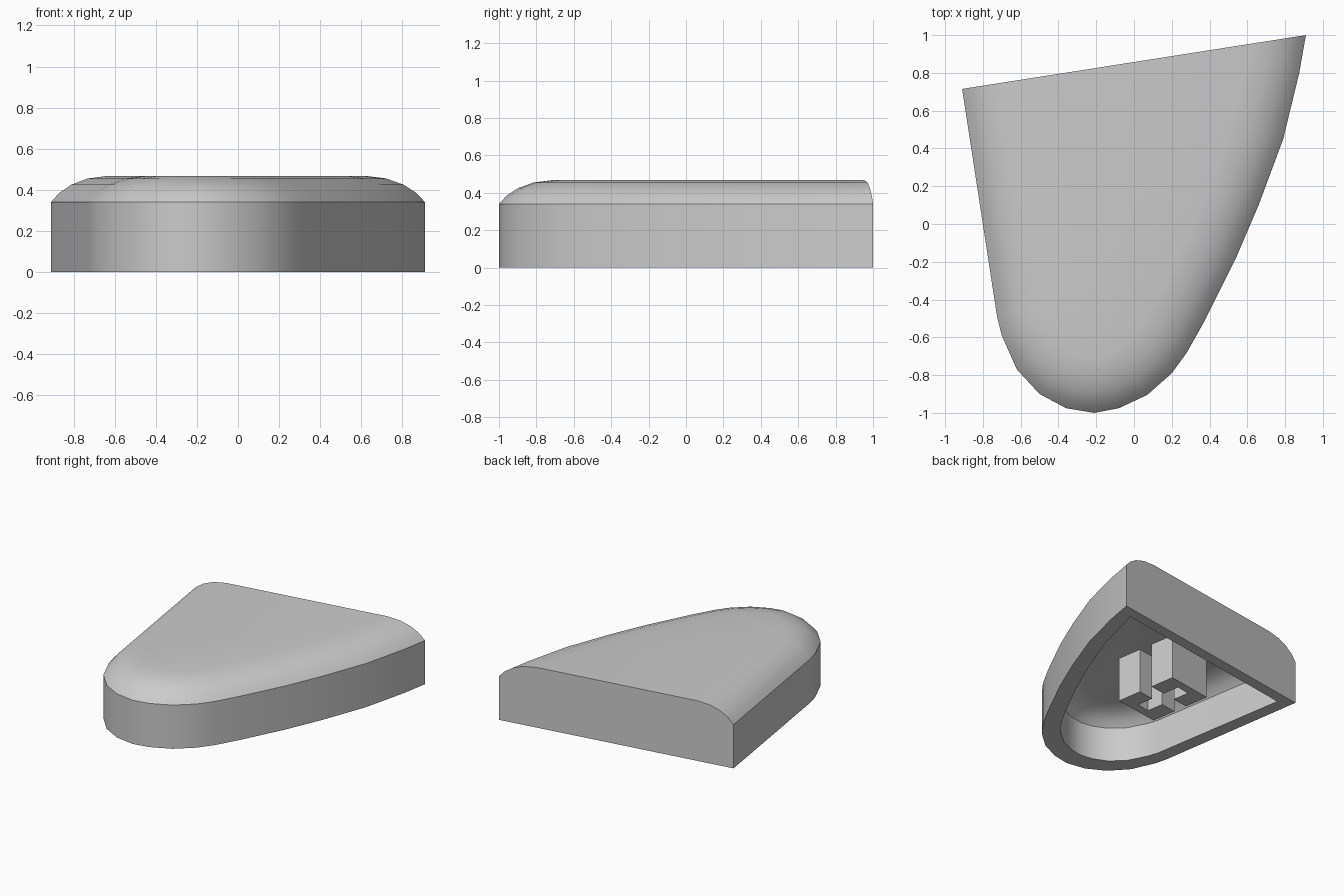
import bpy, bmesh, math
from mathutils import Vector, Matrix

cube = bpy.data.objects.get("Cube")
if cube:
    bpy.data.objects.remove(cube, do_unlink=True)

grey = bpy.data.materials.new("light_grey_plastic")
grey.use_nodes = True
colour = (0.6, 0.6, 0.6, 1)
grey.diffuse_color = colour
grey.node_tree.nodes["Principled BSDF"].inputs["Base Color"].default_value = colour

# Plan outline: back right corner, round the nose, to the back left corner
outline = [Vector(p) for p in (
    (-0.91, 0.715), (-0.725, -0.49), (-0.70, -0.59), (-0.62, -0.77),
    (-0.5, -0.90), (-0.36, -0.975), (-0.21, -1.0), (-0.08, -0.975),
    (0.07, -0.905), (0.2, -0.79), (0.28, -0.68), (0.37, -0.52),
    (0.54, -0.18), (0.66, 0.1), (0.79, 0.45), (0.875, 0.8), (0.91, 1.0))]


def inward(a, b):
    d = (b - a).normalized()
    return Vector((-d.y, d.x))


def ring(inset, z, back=0.0, nose=0.0):
    """Outline inset from its sides; the ends slide along the back edge."""
    pts = []
    last = len(outline) - 1
    back_dir = (outline[last] - outline[0]).normalized()
    for i, p in enumerate(outline):
        if i in (0, last):
            near = outline[1 if i == 0 else last - 1]
            along = back_dir if i == 0 else -back_dir
            n = inward(p, near) if i == 0 else inward(near, p)
            q = p + along * (inset / along.dot(n)) + (near - p).normalized() * back
        else:
            n1 = inward(outline[i - 1], p)
            n = (n1 + inward(p, outline[i + 1])).normalized()
            q = p + n * ((inset + nose * max(0, n.y)) / n.dot(n1))
        pts.append((q.x, q.y, z))
    return pts


def finish(bm, name):
    bmesh.ops.recalc_face_normals(bm, faces=bm.faces)
    mesh = bpy.data.meshes.new(name)
    bm.to_mesh(mesh)
    bm.free()
    mesh.materials.append(grey)
    obj = bpy.data.objects.new(name, mesh)
    bpy.context.collection.objects.link(obj)
    return obj


# Hollow shell: loft from the cavity ceiling, down, round the rim and up
cavity = [(0.30, 0.37), (0.20, 0.345), (0.14, 0.31), (0.10, 0.27), (0.10, 0)]
dome = [(0, 0), (0, 0.34), (0.04, 0.385), (0.10, 0.425), (0.18, 0.455), (0.28, 0.468)]
bm = bmesh.new()
rings = [ring(d, z, back=0.085, nose=0.05) for d, z in cavity]
rings += [ring(d, z) for d, z in dome]
loops = [[bm.verts.new(p) for p in r] for r in rings]
for low, high in zip(loops, loops[1:]):
    for i in range(len(low)):
        j = (i + 1) % len(low)
        bm.faces.new((low[i], low[j], high[j], high[i]))
bm.faces.new(loops[0])
bm.faces.new(loops[-1])
shell = finish(bm, "cap_shell")
bpy.ops.object.select_all(action="DESELECT")
shell.select_set(True)
bpy.context.view_layer.objects.active = shell
bpy.ops.object.shade_smooth_by_angle(angle=math.radians(30))

# Stem: two mirrored halves that leave a cross-shaped slot between them
w, h, slot, arm = 0.187, 0.253, 0.055, 0.19
half = [(w, slot), (w, h), (-w, h), (-w, slot),
        (-slot, slot), (-slot, arm), (slot, arm), (slot, slot)]
bm = bmesh.new()
for side in (1, -1):
    face = bm.faces.new([bm.verts.new((x, y * side, 0.02)) for x, y in half])
    top = bmesh.ops.extrude_face_region(bm, geom=[face], use_keep_orig=True)
    verts = [g for g in top["geom"] if isinstance(g, bmesh.types.BMVert)]
    bmesh.ops.translate(bm, verts=verts, vec=(0, 0, 0.37))
bm.transform(Matrix.Translation((-0.17, 0.12, 0)) @ Matrix.Rotation(math.radians(8.9), 4, "Z"))
finish(bm, "stem")
